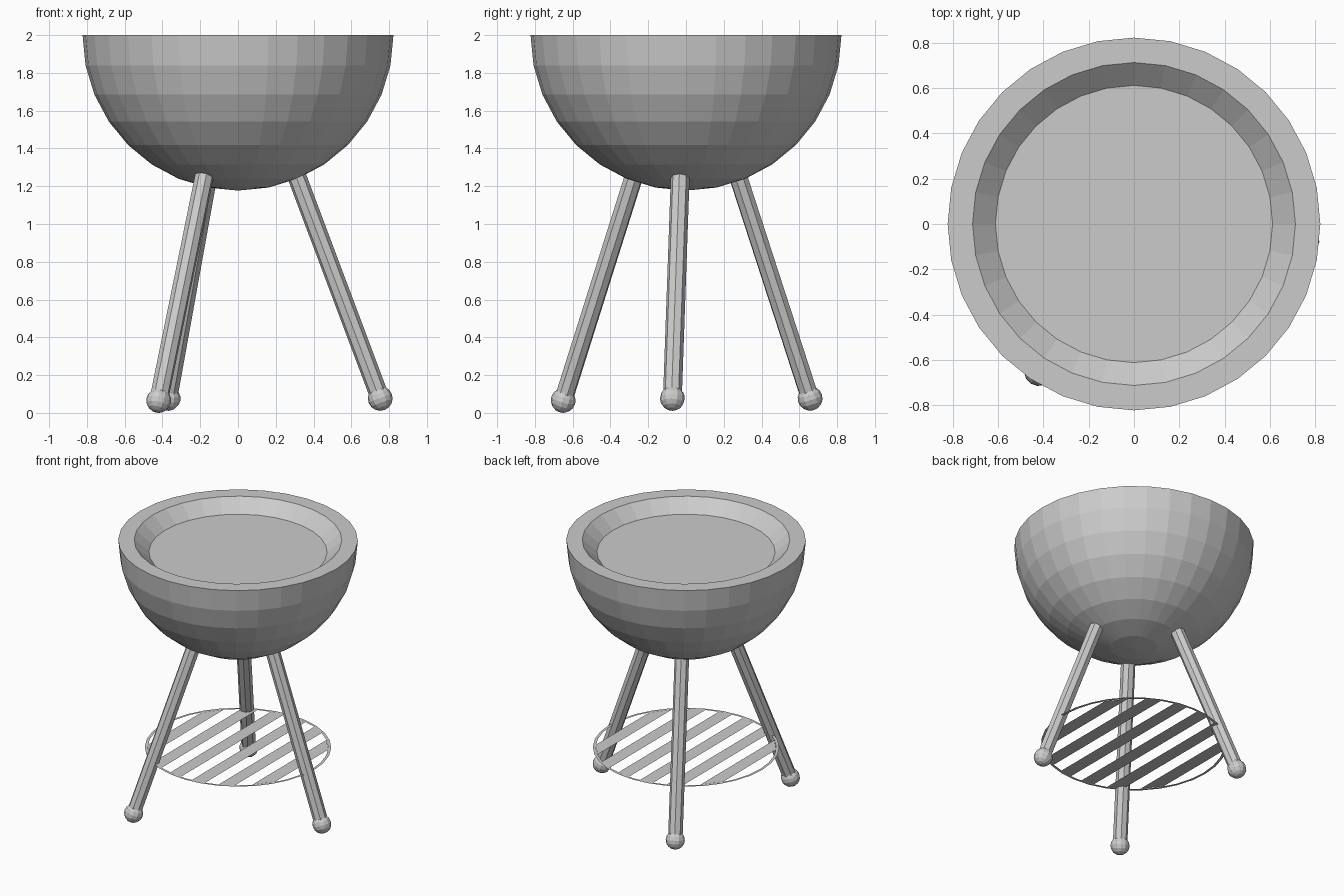
import bpy, bmesh, math
from mathutils import Vector

if "Cube" in bpy.data.objects:
    bpy.data.objects.remove(bpy.data.objects["Cube"])


def make_object(name, bm):
    mesh = bpy.data.meshes.new(name)
    bm.to_mesh(mesh)
    bm.free()
    obj = bpy.data.objects.new(name, mesh)
    bpy.context.collection.objects.link(obj)
    return obj


def lathe(name, profile, sides):
    """Turn an (r, z) profile that starts and ends on the z axis."""
    bm = bmesh.new()
    verts = [bm.verts.new((r, 0, z)) for r, z in profile]
    edges = [bm.edges.new(pair) for pair in zip(verts, verts[1:])]
    bmesh.ops.spin(bm, geom=verts + edges, cent=(0, 0, 0), axis=(0, 0, 1),
                   angle=math.tau, steps=sides, use_duplicate=False)
    bmesh.ops.remove_doubles(bm, verts=bm.verts, dist=0.0005)
    bmesh.ops.recalc_face_normals(bm, faces=bm.faces)
    return make_object(name, bm)


# Bowl: lower half of a sphere, flat rim and shallow sloping recess
R = 0.823
profile = [(R * math.sin(math.radians(11.25 * k)),
            2 - R * math.cos(math.radians(11.25 * k))) for k in range(9)]
profile[0] = (0, profile[0][1])
profile += [(0.713, 2.0), (0.612, 1.91), (0, 1.91)]
lathe("bowl", profile, 32)


# Legs with ball feet
def leg(name, foot, top):
    foot, top = Vector(foot), Vector(top)
    axis = top - foot
    bpy.ops.mesh.primitive_cylinder_add(vertices=8, radius=0.05, depth=axis.length,
                                        location=(foot + top) / 2)
    obj = bpy.context.object
    obj.name = name + "_leg"
    obj.rotation_euler = axis.to_track_quat('Z', 'Y').to_euler()
    bpy.ops.mesh.primitive_uv_sphere_add(segments=12, ring_count=8, radius=0.066,
                                         location=foot)
    ball = bpy.context.object
    ball.name = name + "_foot"
    ball.rotation_euler = obj.rotation_euler


leg("front", (-0.42, -0.65, 0.066), (-0.175, -0.27, 1.27))
leg("right", (0.753, -0.072, 0.077), (0.305, -0.03, 1.27))
leg("back", (-0.37, 0.657, 0.077), (-0.155, 0.27, 1.27))

# Lower grate: paper-thin ring with parallel slats
OUTER, INNER, Z = 0.64, 0.62, 0.43
bm = bmesh.new()
rings = [[bm.verts.new((r * math.cos(math.tau * i / 32), r * math.sin(math.tau * i / 32), Z))
          for i in range(32)] for r in (INNER, OUTER)]
for i in range(32):
    j = (i + 1) % 32
    bm.faces.new((rings[0][i], rings[1][i], rings[1][j], rings[0][j]))
SLATS, WIDTH, PITCH = 6, 0.1, 0.192
for k in range(SLATS):
    x0 = (k - (SLATS - 1) / 2) * PITCH - WIDTH / 2
    x1 = x0 + WIDTH
    y0, y1 = (math.sqrt(INNER ** 2 - x * x) for x in (x0, x1))
    bm.faces.new([bm.verts.new((x, y, Z)) for x, y in
                  ((x0, -y0), (x1, -y1), (x1, y1), (x0, y0))])
make_object("lower_grate", bm)
